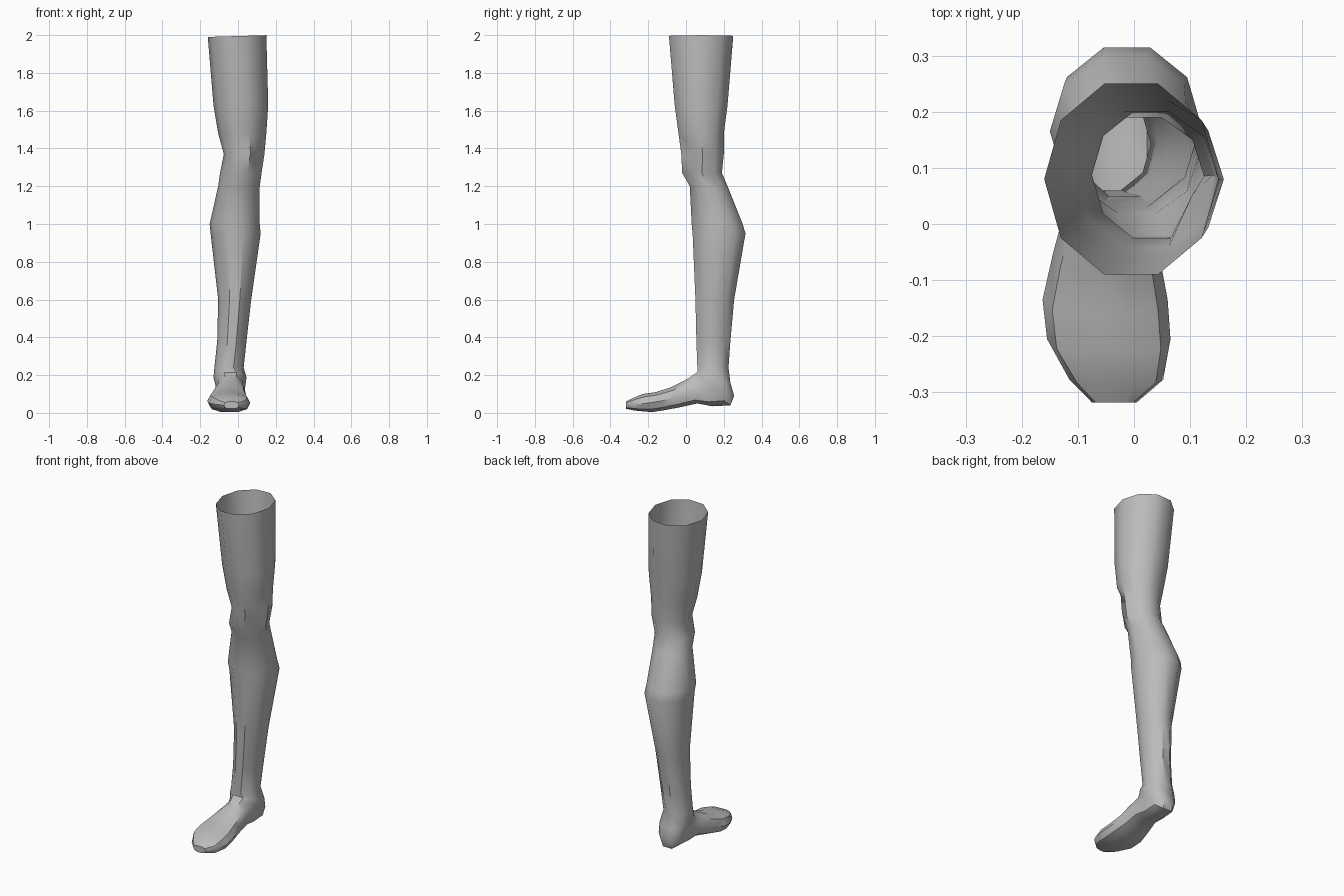
import bpy, bmesh, math

cube = bpy.data.objects.get("Cube")
if cube:
    bpy.data.objects.remove(cube, do_unlink=True)

SIDES = 10

skin = bpy.data.materials.new("plain grey")
skin.use_nodes = True
GREY = (0.5, 0.5, 0.5, 1)
skin.diffuse_color = GREY
skin.node_tree.nodes["Principled BSDF"].inputs["Base Color"].default_value = GREY

# Leg rings: height, x min, x max, front y, back y
leg = [
    (1.995, -.16, .15, -.09, .25),
    (1.63, -.13, .16, -.06, .22),
    (1.48, -.105, .15, -.04, .2),
    (1.37, -.075, .14, -.025, .2),
    (1.27, -.095, .125, -.02, .19),
    (1.2, -.105, .115, .02, .22),
    (1.0, -.15, .115, .03, .3),
    (.95, -.145, .12, .035, .315),
    (.6, -.105, .07, .05, .255),
    (.38, -.11, .045, .055, .235),
    (.24, -.125, .03, .06, .225),
]
# Foot rings: instep y, z, then sole y, z, then x min, x max
foot = [
    (.06, .215, .235, .16, -.13, .045),
    (.045, .205, .255, .09, -.12, .04),
    (.03, .195, .235, .04, -.115, .035),
    (.01, .182, .14, .035, -.115, .035),
    (-.02, .165, .06, .05, -.125, .04),
    (-.08, .135, -.03, .03, -.145, .045),
    (-.16, .11, -.11, .015, -.163, .06),
    (-.23, .1, -.18, .004, -.155, .065),
    (-.285, .077, -.27, .012, -.115, .052),
    (-.318, .06, -.318, .022, -.075, .005),
]


def ring(bm, front, back, x0, x1, power):
    """Rounded section standing between a front and a back point."""
    verts = []
    for i in range(SIDES):
        a = math.tau * (i + .5) / SIDES
        c, s = math.cos(a) / math.cos(math.pi / SIDES), math.sin(a)
        c = math.copysign(min(abs(c), 1) ** power, c)
        s = math.copysign(abs(s) ** power, s)
        t = (1 - c) / 2
        y, z = (f + (b - f) * t for f, b in zip(front, back))
        verts.append(bm.verts.new(((x0 + x1) / 2 + s * (x1 - x0) / 2, y, z)))
    return verts


bm = bmesh.new()
rings = [ring(bm, (y0, z), (y1, z), x0, x1, 1) for z, x0, x1, y0, y1 in leg]
rings += [ring(bm, (fy, fz), (sy, sz), x0, x1, .8)
          for fy, fz, sy, sz, x0, x1 in foot]

# Slanted upper rim
for v in rings[0]:
    v.co.z += v.co.x * .03

# Fold beside the kneecap
rings[3][1].co.y += .035
rings[3][1].co.x -= .015
rings[4][1].co.y += .025

# Skin between rings, open at the thigh and closed at the toes
for a, b in zip(rings, rings[1:]):
    for i in range(SIDES):
        j = (i + 1) % SIDES
        bm.faces.new((a[i], a[j], b[j], b[i]))
bm.faces.new(rings[-1])
bmesh.ops.recalc_face_normals(bm, faces=bm.faces)
# Make sure the open shell faces outward
if bm.calc_volume(signed=True) < 0:
    bmesh.ops.reverse_faces(bm, faces=bm.faces)

mesh = bpy.data.meshes.new("leg_and_foot")
bm.to_mesh(mesh)
bm.free()
mesh.materials.append(skin)
obj = bpy.data.objects.new("leg_and_foot", mesh)
bpy.context.collection.objects.link(obj)

bpy.ops.object.select_all(action='DESELECT')
obj.select_set(True)
bpy.context.view_layer.objects.active = obj
bpy.ops.object.shade_smooth_by_angle(angle=math.radians(40))
